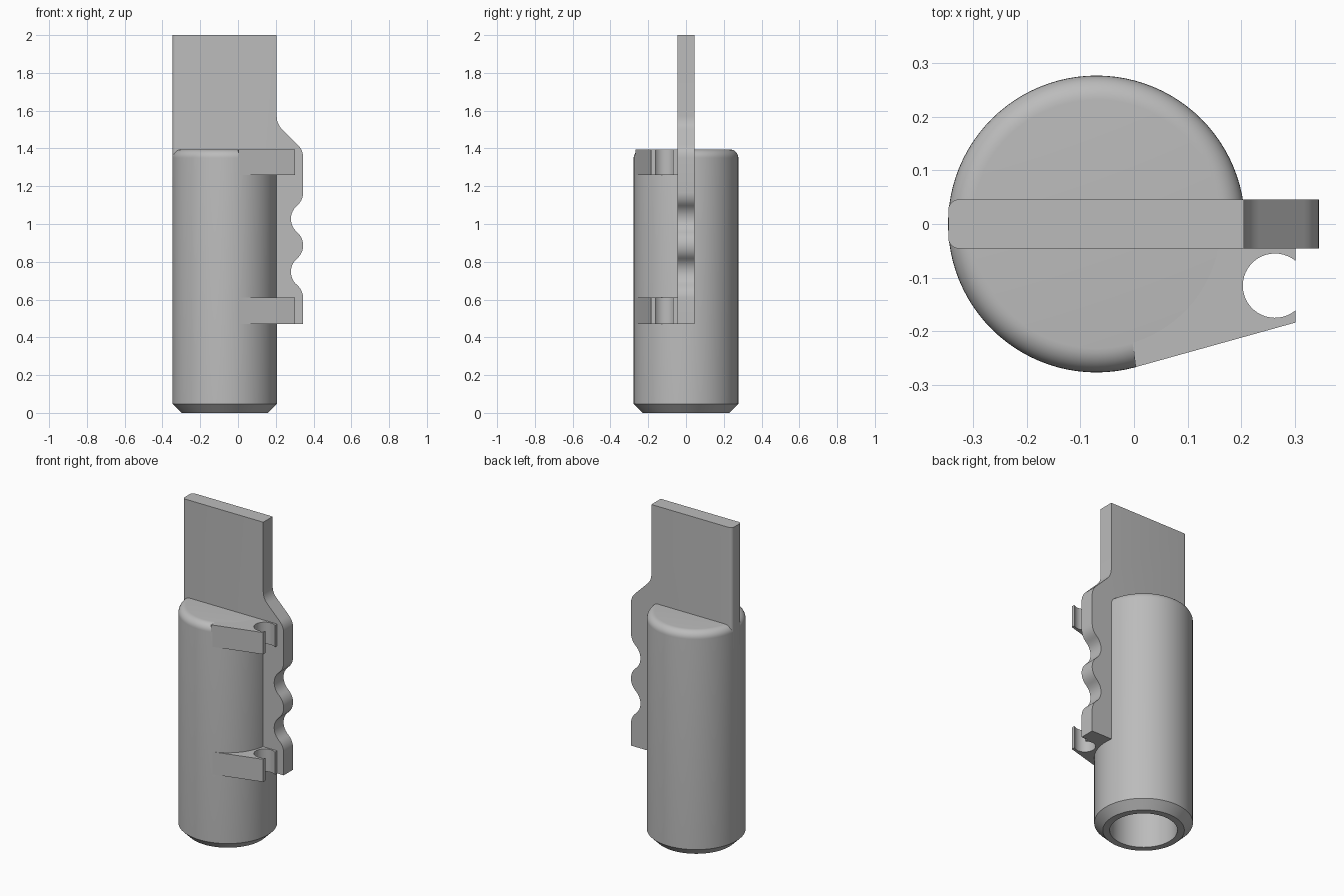
import bpy, bmesh, math
from mathutils import Vector

cube = bpy.data.objects.get("Cube")
if cube:
    bpy.data.objects.remove(cube, do_unlink=True)

grey = bpy.data.materials.new("plain grey")
grey.use_nodes = True
grey.diffuse_color = (0.5, 0.5, 0.5, 1)
grey.node_tree.nodes["Principled BSDF"].inputs["Base Color"].default_value = (0.5, 0.5, 0.5, 1)

CX, R, BORE, TOP, FILLET = -0.07, 0.277, 0.19, 1.395, 0.045
HALF = 0.046      # half thickness of the blade
REACH = 0.345     # outer edge of the grip


def arc(cx, cy, r, start, end, n):
    """Points on an arc, angles in degrees."""
    angles = [math.radians(start + (end - start) * i / n) for i in range(n + 1)]
    return [(cx + r * math.cos(a), cy + r * math.sin(a)) for a in angles]


def soften(before, corner, after, n=6):
    """Curve that rounds off a corner."""
    a, b, c = Vector(before), Vector(corner), Vector(after)
    ts = [i / n for i in range(n + 1)]
    return [tuple(a * (1 - t) ** 2 + b * 2 * t * (1 - t) + c * t * t) for t in ts]


def finish(bm, name):
    bmesh.ops.recalc_face_normals(bm, faces=bm.faces)
    mesh = bpy.data.meshes.new(name)
    bm.to_mesh(mesh)
    bm.free()
    mesh.materials.append(grey)
    obj = bpy.data.objects.new(name, mesh)
    bpy.context.collection.objects.link(obj)
    bpy.ops.object.select_all(action='DESELECT')
    obj.select_set(True)
    bpy.context.view_layer.objects.active = obj
    bpy.ops.object.shade_smooth_by_angle(angle=math.radians(30))
    return obj


def extrude(points, offset):
    """Solid made by sweeping a closed 3D outline along an offset."""
    bm = bmesh.new()
    face = bm.faces.new([bm.verts.new(p) for p in points])
    swept = bmesh.ops.extrude_face_region(bm, geom=[face], use_keep_orig=True)
    verts = [g for g in swept["geom"] if isinstance(g, bmesh.types.BMVert)]
    bmesh.ops.translate(bm, verts=verts, vec=offset)
    return bm


# Hollow round body: bored and chamfered below, rounded on top
profile = [(0, 1.25), (BORE, 1.25), (BORE, 0), (R - 0.048, 0), (R, 0.048)]
profile += arc(R - FILLET, TOP - FILLET, FILLET, 0, 90, 8) + [(0, TOP)]
bm = bmesh.new()
verts = [bm.verts.new((CX + r, 0, z)) for r, z in profile]
edges = [bm.edges.new(pair) for pair in zip(verts, verts[1:])]
bmesh.ops.spin(bm, geom=verts + edges, cent=(CX, 0, 0), axis=(0, 0, 1),
               angle=math.tau, steps=96)
bmesh.ops.remove_doubles(bm, verts=bm.verts, dist=1e-5)
finish(bm, "round_body")

# Flat blade with a scalloped finger grip down one side
outline = [(-0.3465, 1.25), (-0.3465, 2), (0.205, 2)]
outline += soften((0.205, 1.57), (0.205, 1.53), (0.233, 1.502))
outline += soften((0.317, 1.418), (REACH, 1.39), (REACH, 1.35))
WAVE, SWING = 0.0915, 49.9
bump_x, notch_x = REACH - WAVE, 0.28 + WAVE
for z in (1.167, 0.887):
    outline += arc(bump_x, z, WAVE, 0, -SWING, 6)
    outline += arc(notch_x, z - 0.14, WAVE, 180 - SWING, 180 + SWING, 12)[1:]
    outline += arc(bump_x, z - 0.28, WAVE, SWING, 0, 6)[1:-1]
outline += [(REACH, 0.607), (REACH, 0.47), (0.15, 0.47), (0.15, 1.25)]
bm = extrude([(x, -HALF, z) for x, z in outline], (0, 2 * HALF, 0))
back = [e for e in bm.edges if all(v.co.x < -0.34 for v in e.verts)
        and abs(e.verts[0].co.z - e.verts[1].co.z) > 0.1]
bmesh.ops.bevel(bm, geom=back, offset=0.02, segments=5, profile=0.5, affect='EDGES')
finish(bm, "grip_blade")

# Two open clips beside the blade, one high and one low
END = 0.301
clip = [(0.003, -0.267), (END, -0.184)]
clip += arc(0.263, -0.115, 0.06, -51, -309, 32)
clip[2] = (END, clip[2][1])
clip[-1] = (END, clip[-1][1])
clip += [(END, -0.04)] + arc(CX, 0, 0.231, -10, -73, 16)
for name, bottom, height in (("upper_clip", 1.26, TOP - 1.26), ("lower_clip", 0.47, 0.14)):
    finish(extrude([(x, y, bottom) for x, y in clip], (0, 0, height)), name)
